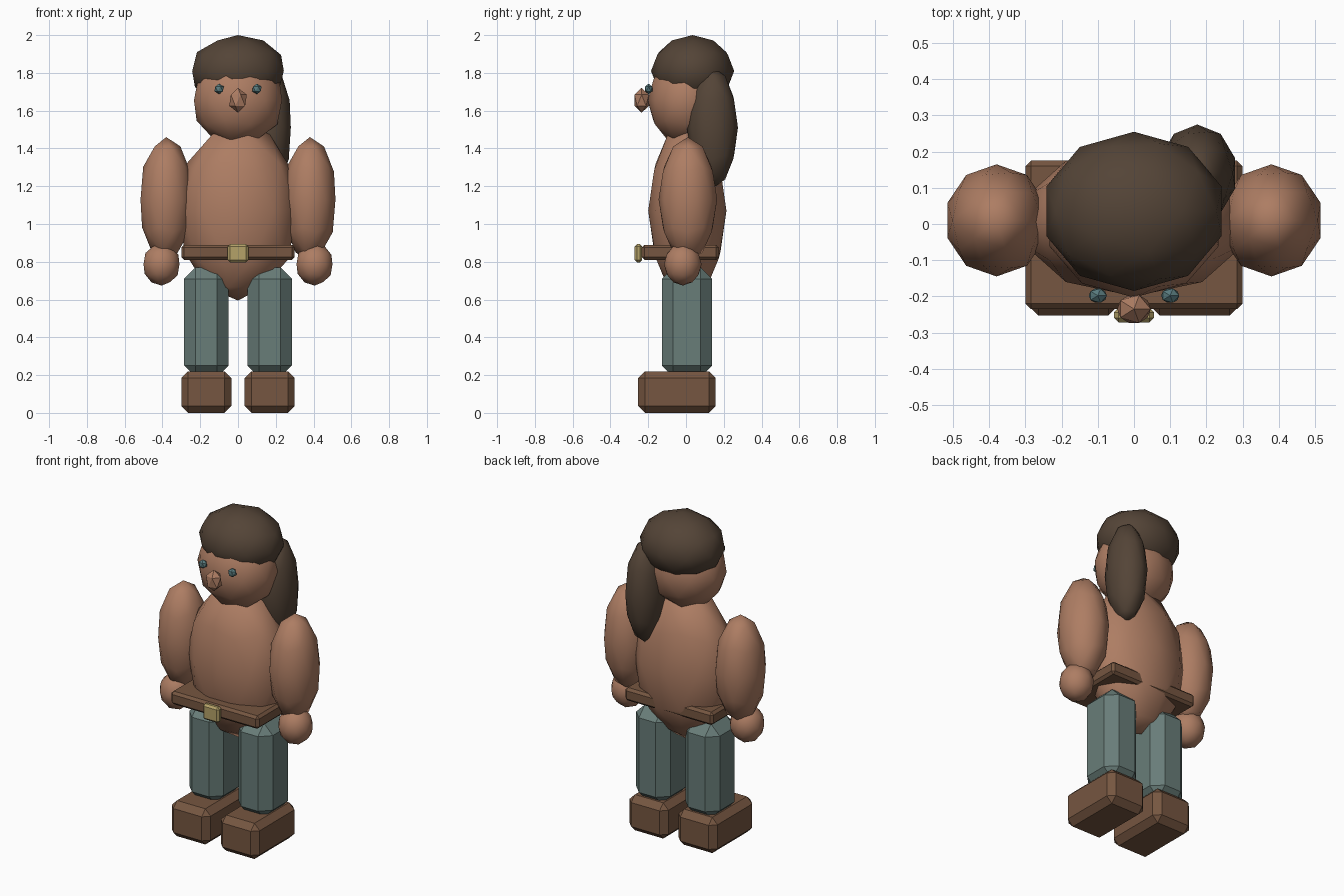
import bpy
import bmesh
from mathutils import Matrix, Vector

if "Cube" in bpy.data.objects:
    bpy.data.objects.remove(bpy.data.objects["Cube"])


def material(name, rgb):
    m = bpy.data.materials.new(name)
    m.diffuse_color = (*rgb, 1.0)
    m.use_nodes = True
    m.node_tree.nodes["Principled BSDF"].inputs["Base Color"].default_value = m.diffuse_color
    return m


SKIN = material("skin", (0.42, 0.205, 0.125))
HAIR = material("dark_hair", (0.088, 0.058, 0.038))
CLOTH = material("grey_green_cloth", (0.14, 0.205, 0.19))
LEATHER = material("brown_leather", (0.18, 0.093, 0.052))
BRASS = material("brass", (0.46, 0.36, 0.14))
EYE = material("teal_eye", (0.10, 0.20, 0.21))


def finish(name, bm, mat, smooth=False):
    mesh = bpy.data.meshes.new(name)
    bm.to_mesh(mesh)
    bm.free()
    mesh.materials.append(mat)
    for p in mesh.polygons:
        p.use_smooth = smooth
    obj = bpy.data.objects.new(name, mesh)
    bpy.context.collection.objects.link(obj)
    return obj


def blob(name, centre, radii, mat, detail=2):
    """Low-poly ellipsoid; the coarsest ones stay faceted."""
    bm = bmesh.new()
    bmesh.ops.create_icosphere(bm, subdivisions=detail, radius=1.0)
    bm.transform(Matrix.Translation(centre) @ Matrix.Diagonal((*radii, 1.0)))
    return finish(name, bm, mat, smooth=detail > 1)


def block(name, low, high, chamfer, mat):
    """Box between two corners with chamfered edges."""
    low, high = Vector(low), Vector(high)
    bm = bmesh.new()
    bmesh.ops.create_cube(bm, size=1.0)
    bm.transform(Matrix.Translation((low + high) / 2)
                 @ Matrix.Diagonal((*(high - low), 1.0)))
    bmesh.ops.bevel(bm, geom=bm.edges[:], offset=chamfer, segments=1,
                    affect='EDGES', profile=0.5)
    return finish(name, bm, mat)


# Torso and head
blob("torso", (0, 0.007, 1.07), (0.32, 0.207, 0.475), SKIN)
blob("head", (0, 0, 1.655), (0.245, 0.203, 0.242), SKIN)
blob("nose", (0, -0.235, 1.655), (0.052, 0.045, 0.066), SKIN, detail=1)

# Hair cap and the tail hanging behind one shoulder
blob("hair_cap", (0, 0.035, 1.81), (0.255, 0.22, 0.19), HAIR)
blob("hair_tail", (0.175, 0.14, 1.51), (0.11, 0.135, 0.322), HAIR)

# Belt and buckle
block("belt", (-0.3, -0.235, 0.81), (0.3, 0.175, 0.89), 0.015, LEATHER)
block("buckle", (-0.055, -0.272, 0.797), (0.055, -0.232, 0.893), 0.012, BRASS)

# Paired parts
for side, s in (("left", -1), ("right", 1)):
    blob(side + "_eye", (s * 0.1, -0.198, 1.715), (0.028, 0.023, 0.028), EYE, detail=1)
    blob(side + "_arm", (s * 0.38, 0.01, 1.13), (0.143, 0.155, 0.33), SKIN)
    blob(side + "_hand", (s * 0.405, -0.017, 0.787), (0.1, 0.1, 0.113), SKIN)
    x0, x1 = sorted((s * 0.05, s * 0.285))
    block(side + "_leg", (x0, -0.128, 0.19), (x1, 0.138, 0.77), 0.06, CLOTH)
    x0, x1 = sorted((s * 0.035, s * 0.3))
    block(side + "_boot", (x0, -0.253, 0.0), (x1, 0.157, 0.22), 0.036, LEATHER)
